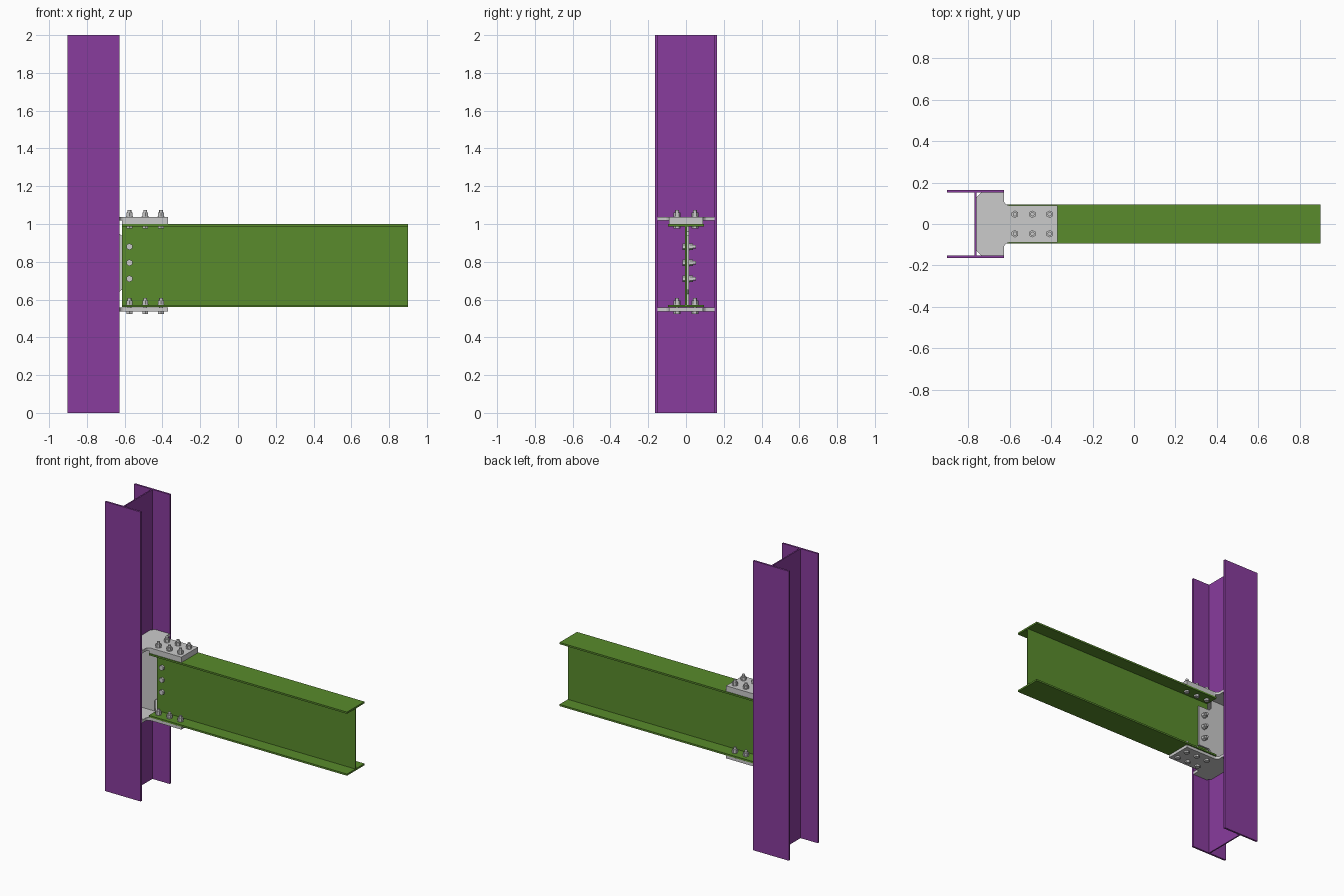
import bpy, bmesh
from math import pi, cos, sin
from mathutils import Matrix, Vector

if "Cube" in bpy.data.objects:
    bpy.data.objects.remove(bpy.data.objects["Cube"])


def material(name, color):
    m = bpy.data.materials.new(name)
    m.diffuse_color = color
    m.use_nodes = True
    m.node_tree.nodes["Principled BSDF"].inputs["Base Color"].default_value = m.diffuse_color
    return m


PURPLE = material("column_purple", (0.25, 0.045, 0.34, 1))
GREEN = material("beam_green", (0.10, 0.26, 0.025, 1))


def prism(name, outline, depth, matrix, mat=None):
    """Extrude a 2D outline along local z, then place it with a matrix."""
    bm = bmesh.new()
    face = bm.faces.new([bm.verts.new((u, v, 0)) for u, v in outline])
    ext = bmesh.ops.extrude_face_region(bm, geom=[face])
    verts = [g for g in ext["geom"] if isinstance(g, bmesh.types.BMVert)]
    bmesh.ops.translate(bm, verts=verts, vec=(0, 0, depth))
    bm.transform(matrix)
    bmesh.ops.recalc_face_normals(bm, faces=bm.faces)
    return finish(name, bm, mat)


def finish(name, bm, mat=None):
    mesh = bpy.data.meshes.new(name)
    bm.to_mesh(mesh)
    bm.free()
    ob = bpy.data.objects.new(name, mesh)
    bpy.context.collection.objects.link(ob)
    if mat:
        mesh.materials.append(mat)
    return ob


def i_section(w, h, tf, tw):
    """I profile: flange width w along u, depth h along v."""
    a, b, c, t = w / 2, h / 2, h / 2 - tf, tw / 2
    right = [(a, -b), (a, -c), (t, -c), (t, c), (a, c), (a, b)]
    return right + [(-u, v) for u, v in reversed(right)]


# local axes (u, v, depth) expressed as world axes
def axes(u, v, d, origin):
    return Matrix.Translation(origin) @ Matrix((u, v, d)).transposed().to_4x4()


X, Y, Z = Vector((1, 0, 0)), Vector((0, 1, 0)), Vector((0, 0, 1))

# Column and beam
prism("column", i_section(0.274, 0.33, 0.013, 0.009), 2.0,
      axes(X, Y, Z, (-0.765, 0, 0)), PURPLE)
prism("beam", i_section(0.19, 0.44, 0.012, 0.009), 1.515,
      axes(Y, Z, X, (-0.615, 0, 0.78)), GREEN)

# Flange plates: clipped at the column web, concave neck outside the column
half = [(-0.76, 0.13), (-0.738, 0.152), (-0.628, 0.152), (-0.628, 0.115)]
half += [(-0.603 - 0.025 * cos(t), 0.115 - 0.025 * sin(t))
         for t in (pi / 8, pi / 4, 3 * pi / 8, pi / 2)]
half += [(-0.37, 0.09)]
plate = half + [(x, -y) for x, y in reversed(half)]
for name, z in (("top_flange_plate", 1.018), ("bottom_flange_plate", 0.537)):
    prism(name, plate, 0.02, axes(X, Y, Z, (0, 0, z)))

# Shim between top plate and beam
shim = [(-0.613, -0.09), (-0.37, -0.09), (-0.37, 0.09), (-0.613, 0.09)]
prism("top_shim", shim, 0.018, axes(X, Y, Z, (0, 0, 1.0)))

# Shear tab welded to the column web and bolted to the beam web
tab = [(-0.76, 0.557), (-0.64, 0.557), (-0.64, 0.63), (-0.62, 0.65), (-0.535, 0.65),
       (-0.535, 0.94), (-0.62, 0.94), (-0.64, 0.96), (-0.64, 1.018), (-0.76, 1.018)]
prism("shear_tab", tab, -0.011, axes(X, Z, -Y, (0, 0.0045, 0)))


def bolt(name, grip, matrix):
    """Bolt along local z: head below 0, nut and tip above the grip."""
    bm = bmesh.new()
    for r, z0, z1, n in ((0.018, -0.013, 0, 6), (0.019, grip, grip + 0.003, 20),
                         (0.018, grip + 0.003, grip + 0.022, 6),
                         (0.010, -0.005, grip + 0.037, 16)):
        bmesh.ops.create_cone(bm, cap_ends=True, segments=n, radius1=r, radius2=r,
                              depth=z1 - z0,
                              matrix=Matrix.Translation((0, 0, (z0 + z1) / 2)))
    bm.transform(matrix)
    ob = finish(name, bm)
    ob.data.shade_smooth()
    ob.data.set_sharp_from_angle(angle=pi / 6)


# Bolts through the flanges and through the web
for i, x in enumerate((-0.575, -0.491, -0.407)):
    for side, y in (("front", -0.047), ("back", 0.047)):
        bolt(f"top_bolt_{side}_{i}", 0.05, axes(X, Y, Z, (x, y, 0.988)))
        bolt(f"bottom_bolt_{side}_{i}", 0.035, axes(X, Y, Z, (x, y, 0.537)))
for i, z in enumerate((0.71, 0.795, 0.88)):
    bolt(f"web_bolt_{i}", 0.02, axes(X, -Z, Y, (-0.575, -0.0045, z)))
